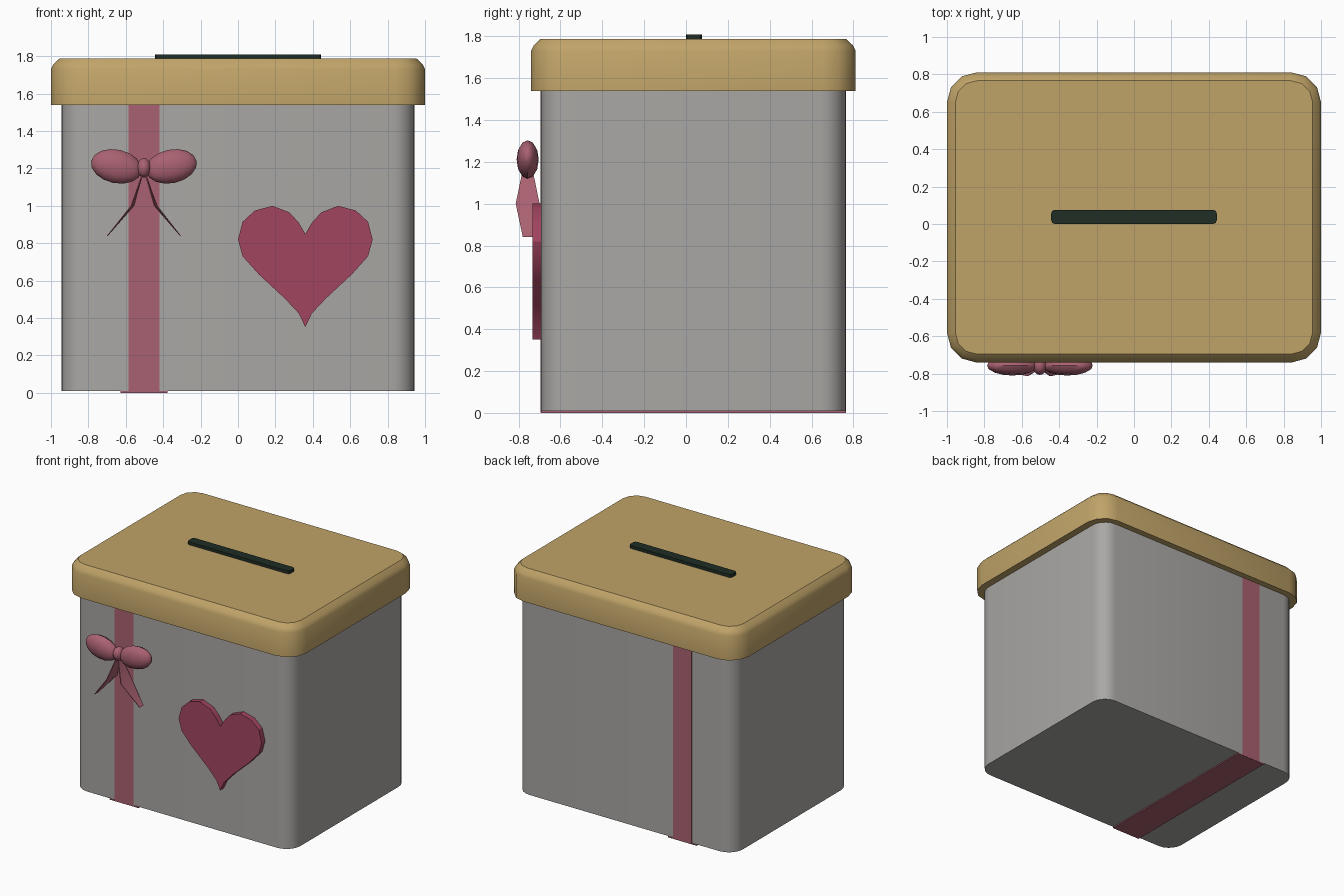
import bpy
import bmesh
from math import radians, sin, cos, pi
from mathutils import Matrix, Vector

cube = bpy.data.objects.get("Cube")
if cube:
    bpy.data.objects.remove(cube, do_unlink=True)


def material(name, rgb):
    m = bpy.data.materials.new(name)
    m.use_nodes = True
    m.diffuse_color = (*rgb, 1)
    m.node_tree.nodes["Principled BSDF"].inputs["Base Color"].default_value = (*rgb, 1)
    return m


TAN = material("tan lid", (0.53, 0.37, 0.14))
GREY = material("warm grey", (0.40, 0.39, 0.375))
PINK = material("dusty pink", (0.40, 0.12, 0.165))
ROSE = material("deep rose", (0.36, 0.06, 0.115))
DARK = material("dark green", (0.014, 0.026, 0.018))


def finish(name, bm, mat, angle=40):
    bmesh.ops.recalc_face_normals(bm, faces=bm.faces)
    mesh = bpy.data.meshes.new(name)
    bm.to_mesh(mesh)
    bm.free()
    mesh.materials.append(mat)
    mesh.shade_smooth()
    mesh.set_sharp_from_angle(angle=radians(angle))
    obj = bpy.data.objects.new(name, mesh)
    bpy.context.collection.objects.link(obj)
    return obj


def loft(name, rings, mat, angle=40):
    """Skin a stack of matching point rings and cap both ends."""
    bm = bmesh.new()
    loops = [[bm.verts.new(p) for p in ring] for ring in rings]
    n = len(loops[0])
    for a, b in zip(loops, loops[1:]):
        for i in range(n):
            j = (i + 1) % n
            bm.faces.new((a[i], a[j], b[j], b[i]))
    bm.faces.new(loops[0])
    bm.faces.new(loops[-1])
    return finish(name, bm, mat, angle)


def rounded_ring(hx, hy, cy, radius, z, inset=0, steps=3):
    points = []
    for quarter, (sx, sy) in enumerate(((1, 1), (-1, 1), (-1, -1), (1, -1))):
        for i in range(steps + 1):
            a = (quarter + i / steps) * pi / 2
            r = radius - inset
            points.append((sx * (hx - radius) + r * cos(a),
                           cy + sy * (hy - radius) + r * sin(a), z))
    return points


def box(name, low, high, mat):
    bm = bmesh.new()
    bmesh.ops.create_cube(bm, size=1)
    low, high = Vector(low), Vector(high)
    for v in bm.verts:
        v.co = Vector(((low + high)[k] / 2 + v.co[k] * (high - low)[k] for k in range(3)))
    return finish(name, bm, mat)


# Box body, lid with softened top edge, and raised coin slot
MID_Y = 0.035
loft("box_body", [rounded_ring(0.943, 0.727, MID_Y, 0.12, z, steps=5) for z in (0.01, 1.6)], GREY)
lid_profile = ((1.54, 0), (1.73, 0), (1.757, 0.013), (1.787, 0.045))
loft("lid", [rounded_ring(1, 0.776, MID_Y, 0.16, z, inset) for z, inset in lid_profile], TAN)
loft("coin_slot", [rounded_ring(0.443, 0.038, 0.038, 0.02, z, steps=2) for z in (1.77, 1.81)], DARK)

# Ribbon strips on the front, back and underside
BOW_X = -0.503
for name, y in (("front_ribbon", -0.692), ("back_ribbon", 0.762)):
    box(name, (BOW_X - 0.082, y - 0.003, 0.003), (BOW_X + 0.082, y + 0.003, 1.56), PINK)
box("bottom_ribbon", (BOW_X - 0.125, -0.694, 0), (BOW_X + 0.125, 0.764, 0.009), PINK)

# Heart plaque: half outline mirrored about its centre line
half = [(0.035, 0.91), (0.085, 0.965), (0.175, 1.0), (0.27, 0.975), (0.335, 0.915),
        (0.36, 0.82), (0.335, 0.73), (0.25, 0.635), (0.11, 0.505), (0.035, 0.425)]
outline = [(0, 0.85)] + half + [(0, 0.352)] + [(-x, z) for x, z in reversed(half)]
loft("heart", [[(0.36 + x, y, z) for x, z in outline] for y in (-0.735, -0.69)], ROSE, 30)

# Bow: two tilted loops, a knot and two hanging tails
BOW_Y = -0.757


def ellipsoid(name, center, radii, tilt, segments):
    bm = bmesh.new()
    bmesh.ops.create_uvsphere(bm, u_segments=segments, v_segments=8, radius=1)
    shape = Matrix.Rotation(pi / 2, 4, 'Y')
    shape = Matrix.Diagonal((*radii, 1)) @ shape
    bmesh.ops.transform(bm, verts=bm.verts, matrix=Matrix.Translation(center)
                        @ Matrix.Rotation(tilt, 4, 'Y') @ shape)
    return finish(name, bm, PINK)


for side, label in ((-1, "right"), (1, "left")):
    ellipsoid(f"{label}_bow_loop", (BOW_X + side * 0.147, BOW_Y, 1.211),
              (0.138, 0.053, 0.09), -side * radians(12), 12)
    tail = []
    for dx, z, w, twist in ((0.005, 1.18, 0.02, 0), (0.062, 1.0, 0.057, 0.006),
                            (0.195, 0.84, 0.023, 0)):
        x = BOW_X + side * dx
        tail.append([(x - 0.003 - twist, BOW_Y - w, z), (x + 0.003 - twist, BOW_Y - w, z),
                     (x + 0.003 + twist, BOW_Y + w, z), (x - 0.003 + twist, BOW_Y + w, z)])
    loft(f"{label}_bow_tail", tail, PINK, 25)
ellipsoid("bow_knot", (BOW_X, BOW_Y, 1.203), (0.038, 0.05, 0.055), 0, 10)
